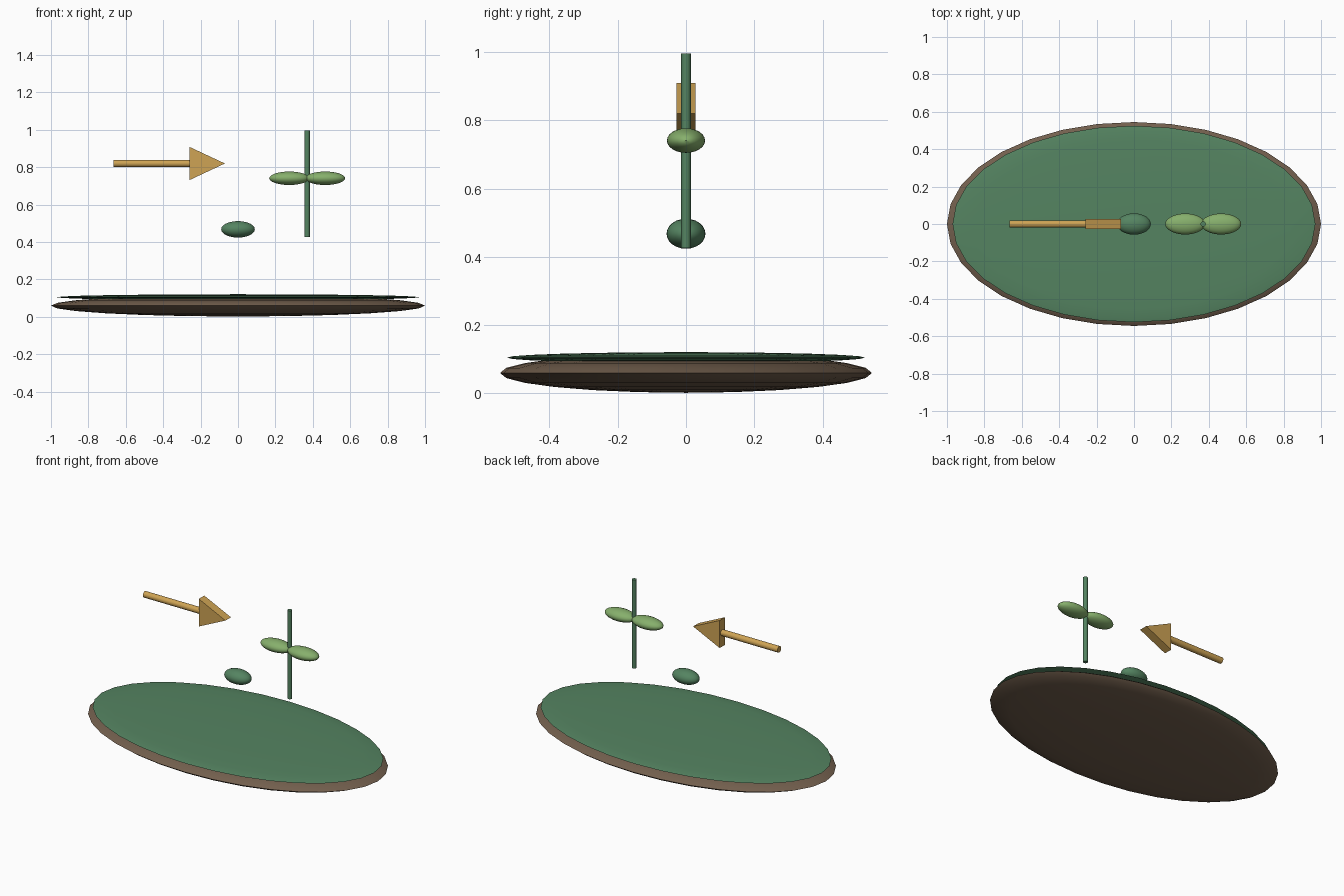
import bpy
import math

if "Cube" in bpy.data.objects:
    bpy.data.objects.remove(bpy.data.objects["Cube"])


def material(name, rgb):
    m = bpy.data.materials.new(name)
    m.diffuse_color = (*rgb, 1)
    m.use_nodes = True
    m.node_tree.nodes["Principled BSDF"].inputs["Base Color"].default_value = m.diffuse_color
    return m


SOIL = material("soil_brown", (0.17, 0.115, 0.075))
GREEN = material("deep_green", (0.09, 0.23, 0.12))
LEAF = material("leaf_green", (0.24, 0.43, 0.15))
GOLD = material("gold", (0.62, 0.37, 0.09))


def finish(name, mat):
    o = bpy.context.object
    o.name = name
    o.data.materials.append(mat)
    bpy.ops.object.transform_apply(location=False, rotation=True, scale=True)
    bpy.ops.object.shade_smooth_by_angle(angle=math.radians(40))
    return o


def ellipsoid(name, loc, radii, mat, segments=32, rings=12):
    bpy.ops.mesh.primitive_uv_sphere_add(segments=segments, ring_count=rings, radius=1, location=loc)
    bpy.context.object.scale = radii
    return finish(name, mat)


def rod(name, loc, radius, length, mat, rot=(0, 0, 0)):
    bpy.ops.mesh.primitive_cylinder_add(vertices=16, radius=radius, depth=length,
                                        location=loc, rotation=rot)
    return finish(name, mat)


# Oval soil base with a thin green cover
ellipsoid("soil_base", (0, 0, 0.06), (1.0, 0.545, 0.058), SOIL)
ellipsoid("green_cover", (0, 0, 0.105), (0.97, 0.525, 0.016), GREEN)

# Floating seed
ellipsoid("seed", (0, 0, 0.468), (0.09, 0.057, 0.044), GREEN)

# Sprout: stem with a pair of leaves
STEM_X = 0.37
rod("stem", (STEM_X, 0, 0.711), 0.014, 0.57, GREEN)
for side, label in ((-1, "left"), (1, "right")):
    ellipsoid(label + "_leaf", (STEM_X + side * 0.096, 0, 0.741), (0.107, 0.056, 0.036), LEAF)

# Arrow pointing at the sprout: round shaft and triangular prism head
ARROW_Z = 0.82
rod("arrow_shaft", (-0.455, 0, ARROW_Z), 0.02, 0.42, GOLD, (0, math.pi / 2, 0))

profile = [(-0.26, ARROW_Z - 0.089), (-0.07, ARROW_Z), (-0.26, ARROW_Z + 0.089)]
verts = [(x, y, z) for y in (-0.028, 0.028) for x, z in profile]
faces = [(0, 1, 2), (5, 4, 3), (0, 3, 4, 1), (1, 4, 5, 2), (2, 5, 3, 0)]
mesh = bpy.data.meshes.new("arrow_head")
mesh.from_pydata(verts, [], faces)
head = bpy.data.objects.new("arrow_head", mesh)
bpy.context.collection.objects.link(head)
mesh.materials.append(GOLD)
